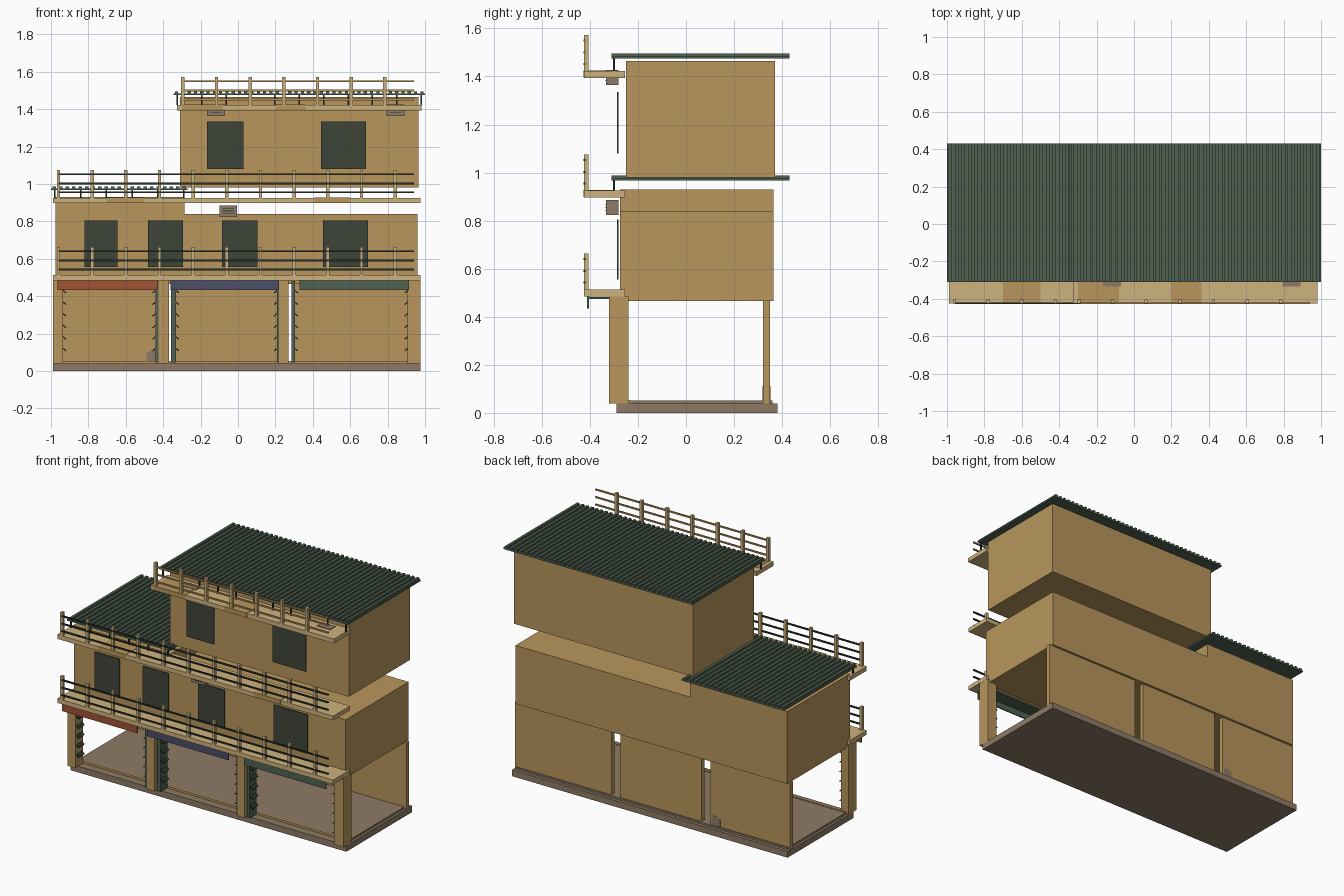
import bpy, bmesh
from mathutils import Matrix, Vector

cube = bpy.data.objects.get("Cube")
if cube:
    bpy.data.objects.remove(cube, do_unlink=True)


def material(name, rgb):
    lin = [((c / 255 + 0.055) / 1.055) ** 2.4 for c in rgb] + [1.0]
    m = bpy.data.materials.new(name)
    m.use_nodes = True
    m.diffuse_color = lin
    m.node_tree.nodes["Principled BSDF"].inputs["Base Color"].default_value = lin
    return m


OCHRE = material("ochre plaster", (184, 150, 92))
PALE = material("pale timber", (206, 178, 126))
BROWN = material("brown stone", (142, 122, 102))
GREEN = material("roof green", (80, 98, 81))
GLASS = material("dark window", (63, 69, 57))
IRON = material("dark iron", (42, 52, 46))
RED = material("red canvas", (160, 84, 52))
BLUE = material("blue canvas", (76, 78, 104))


def boxes(name, mat, spans, tilt=None):
    """One object from boxes given as ((x0, x1), (y0, y1), (z0, z1))."""
    bm = bmesh.new()
    for span in spans:
        mid = Vector([(a + b) / 2 for a, b in span])
        size = [b - a for a, b in span]
        mtx = Matrix.Translation(mid)
        if tilt:
            mtx = mtx @ Matrix.Rotation(tilt, 4, 'Y')
        bmesh.ops.create_cube(bm, size=1, matrix=mtx @ Matrix.Diagonal((*size, 1)))
    me = bpy.data.meshes.new(name)
    bm.to_mesh(me)
    bm.free()
    me.materials.append(mat)
    ob = bpy.data.objects.new(name, me)
    bpy.context.collection.objects.link(ob)
    return ob


def around(c, w):
    return (c - w / 2, c + w / 2)


# Ground floor: plinth, floor, columns and rear walls
boxes("plinth", BROWN, [((-0.99, 0.975), (-0.29, 0.38), (0, 0.04))])
boxes("ground_floor", BROWN, [((-0.975, 0.96), (-0.23, 0.36), (0.04, 0.052))])
boxes("front_sill", OCHRE, [((-0.975, 0.96), (-0.24, -0.23), (0.04, 0.054))])
columns = [(-0.99, -0.935), (-0.425, -0.37), (0.22, 0.27), (0.907, 0.975)]
boxes("front_columns", OCHRE, [(x, (-0.32, -0.24), (0.04, 0.484)) for x in columns])
rear = [(-0.985, -0.42), (-0.355, 0.22), (0.287, 0.975)]
boxes("rear_walls", OCHRE, [(x, (0.32, 0.35), (0.04, 0.468)) for x in rear])
boxes("worn_patch", BROWN, [((-0.49, -0.43), (0.318, 0.352), (0.052, 0.1)),
                            ((-0.47, -0.43), (0.318, 0.352), (0.1, 0.112))])


# Middle storey: stepped block from an extruded profile
def stepped_block():
    outline = [(-0.975, 0.465), (0.96, 0.465), (0.96, 0.84),
               (-0.285, 0.84), (-0.285, 0.93), (-0.975, 0.93)]
    bm = bmesh.new()
    face = bm.faces.new([bm.verts.new((x, -0.275, z)) for x, z in outline])
    new = bmesh.ops.extrude_face_region(bm, geom=[face])["geom"]
    bmesh.ops.translate(bm, vec=(0, 0.64, 0),
                        verts=[v for v in new if isinstance(v, bmesh.types.BMVert)])
    bmesh.ops.recalc_face_normals(bm, faces=bm.faces)
    me = bpy.data.meshes.new("middle_storey")
    bm.to_mesh(me)
    bm.free()
    me.materials.append(OCHRE)
    bpy.context.collection.objects.link(bpy.data.objects.new("middle_storey", me))


stepped_block()
boxes("top_storey", OCHRE, [((-0.31, 0.965), (-0.25, 0.37), (0.98, 1.465))])

# Windows
middle_windows = [(-0.82, -0.645), (-0.48, -0.295), (-0.085, 0.105), (0.455, 0.695)]
top_windows = [(-0.165, 0.03), (0.445, 0.685)]
boxes("middle_windows", GLASS, [(x, (-0.287, -0.28), (0.555, 0.805)) for x in middle_windows])
boxes("top_windows", GLASS, [(x, (-0.287, -0.28), (1.08, 1.335)) for x in top_windows])


# Balconies with posts and three rails
def balcony(name, x0, x1, top, posts, rail_mat):
    boxes(name + "_deck", PALE, [((x0, x1), (-0.425, -0.253), (top - 0.028, top))])
    first = x0 + 0.03
    boxes(name + "_posts", PALE,
          [(around(first + 0.18 * i, 0.018), (-0.425, -0.405), (top, top + 0.15))
           for i in range(posts)])
    boxes(name + "_rails", rail_mat,
          [((first, 0.94), around(-0.423, 0.009), around(top + h, 0.009))
           for h in (0.03, 0.078, 0.127)])


balcony("lower_balcony", -0.99, 0.975, 0.513, 11, IRON)
balcony("middle_balcony", -0.99, 0.975, 0.925, 11, IRON)
balcony("top_balcony", -0.325, 0.98, 1.422, 7, OCHRE)
stains = [(-0.7, -0.5, 0.925), (0.41, 0.6, 0.925),
          (-0.3, -0.08, 1.422), (0.2, 0.36, 1.422)]
boxes("deck_stains", OCHRE,
      [((a, b), (-0.427, -0.3), (top - 0.026, top + 0.002)) for a, b, top in stains])


# Ribbed roofs with thin front struts
def roof(name, x0, x1, z, strut_base):
    depth = (-0.31, 0.43)
    ribs = round((x1 - x0) / 0.034)
    step = (x1 - x0) / ribs
    boxes(name, GREEN, [((x0, x1), depth, (z, z + 0.01))] +
          [(around(x0 + step * (i + 0.5), step / 2), depth, (z + 0.01, z + 0.02))
           for i in range(ribs)])
    count = round((x1 - x0) / 0.14)
    gap = (x1 - x0 - 0.04) / count
    boxes(name + "_struts", IRON,
          [(around(x0 + 0.02 + gap * i, 0.008), around(-0.3, 0.008), (strut_base, z))
           for i in range(count + 1)])


roof("lower_roof", -1, -0.27, 0.967, 0.925)
roof("upper_roof", -0.345, 1, 1.475, 1.422)

# Air conditioners with front slats
for label, x, z in (("middle", -0.052, 0.855), ("top_right", -0.117, 1.395),
                    ("top_left", 0.842, 1.395)):
    boxes(label + "_air_unit", BROWN, [(around(x, 0.095), (-0.333, -0.28), around(z, 0.062))])
    boxes(label + "_air_slats", IRON,
          [(around(x, 0.06), (-0.336, -0.333), around(z + h, 0.004)) for h in (-0.012, 0, 0.012)])

# Canvas awnings: a flat top and a hanging flap
for label, mat, x in (("red", RED, (-0.965, -0.43)), ("blue", BLUE, (-0.36, 0.22)),
                      ("green", GREEN, (0.33, 0.915))):
    boxes(label + "_awning", mat, [(x, (-0.412, -0.32), (0.474, 0.482)),
                                   (x, (-0.412, -0.404), (0.434, 0.484))])

# Folded shutters beside the columns, with tilted slats
shutters = [(-0.441, -0.426), (-0.358, -0.332), (0.209, 0.22), (0.286, 0.304)]
boxes("shutters", GREEN, [(x, (-0.315, -0.245), (0.045, 0.48)) for x in shutters])
slat_heights = [0.115 + 0.062 * i for i in range(6)]
for side, tilt, xs in (("left", 0.7, (-0.928, -0.325, 0.311)),
                       ("right", -0.7, (-0.448, 0.202, 0.9))):
    boxes(side + "_shutter_slats", IRON,
          [(around(x, 0.024), (-0.31, -0.25), around(z, 0.006))
           for x in xs for z in slat_heights], tilt)
